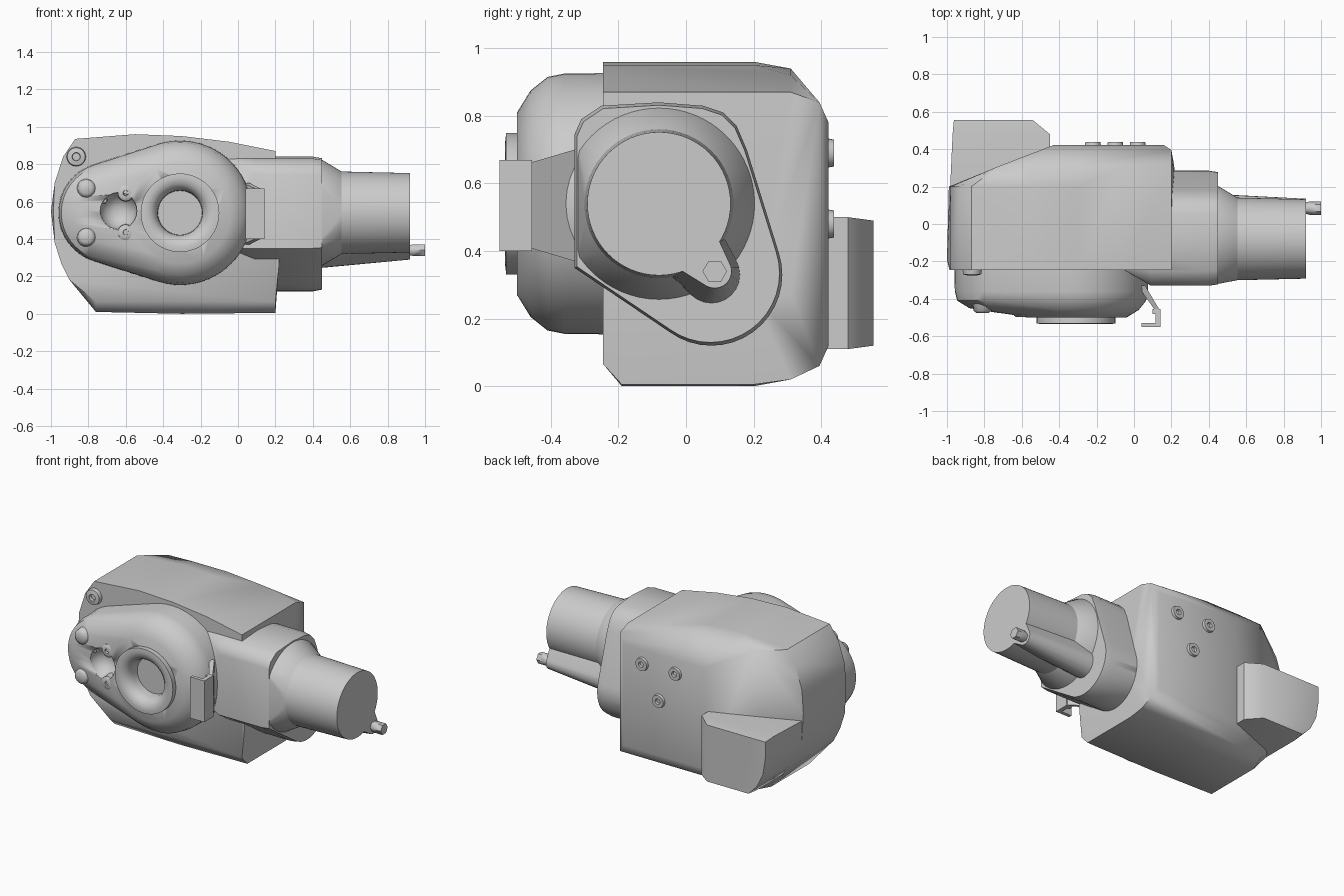
import bpy, bmesh, math

if "Cube" in bpy.data.objects:
    bpy.data.objects.remove(bpy.data.objects["Cube"])


def finish(name, bm, angle=50):
    bmesh.ops.recalc_face_normals(bm, faces=bm.faces)
    me = bpy.data.meshes.new(name)
    bm.to_mesh(me)
    bm.free()
    ob = bpy.data.objects.new(name, me)
    bpy.context.collection.objects.link(ob)
    bpy.ops.object.select_all(action='DESELECT')
    ob.select_set(True)
    bpy.context.view_layer.objects.active = ob
    bpy.ops.object.shade_smooth_by_angle(angle=math.radians(angle))
    return ob


def hull(name, points, angle=50):
    """Convex casting wrapped around cross-section points."""
    bm = bmesh.new()
    for p in points:
        bm.verts.new(p)
    bmesh.ops.remove_doubles(bm, verts=bm.verts, dist=0.001)
    res = bmesh.ops.convex_hull(bm, input=bm.verts)
    loose = [v for v in bm.verts if not v.link_faces]
    bmesh.ops.delete(bm, geom=loose, context='VERTS')
    bmesh.ops.dissolve_limit(bm, angle_limit=0.01, verts=bm.verts, edges=bm.edges)
    return finish(name, bm, angle)


def circle(a, b, r, n=40):
    return [(a + r * math.cos(2 * math.pi * i / n),
             b + r * math.sin(2 * math.pi * i / n)) for i in range(n)]


def at_y(y, pts):
    return [(a, y, b) for a, b in pts]


def at_x(x, pts):
    return [(x, a, b) for a, b in pts]


def clamp(pts, a0=-9, a1=9, b0=-9, b1=9):
    return [(min(max(a, a0), a1), min(max(b, b0), b1)) for a, b in pts]


def lathe(name, profile, x, z, n=40):
    """Revolve (radius, y) points about a y-parallel axis."""
    bm = bmesh.new()
    rings = [[bm.verts.new((x + r * math.cos(2 * math.pi * i / n), y,
                            z + r * math.sin(2 * math.pi * i / n)))
              for i in range(n)] for r, y in profile]
    for r0, r1 in zip(rings, rings[1:]):
        for i in range(n):
            j = (i + 1) % n
            bm.faces.new((r0[i], r0[j], r1[j], r1[i]))
    bm.faces.new(rings[0])
    bm.faces.new(rings[-1])
    return finish(name, bm)


def cut(ob, cutter):
    mod = ob.modifiers.new("cut", 'BOOLEAN')
    mod.operation = 'DIFFERENCE'
    mod.object = cutter
    bpy.context.view_layer.objects.active = ob
    bpy.ops.object.modifier_apply(modifier=mod.name)
    bpy.data.objects.remove(cutter)


# Main gearbox housing, side outline lofted front to back
outline = [(-1, .55), (-.98, .38), (-.945, .27), (-.9, .18), (-.76, .01), (-.3, 0),
           (.2, .005), (.22, .27), (.2, .87), (-.05, .92), (-.3, .95), (-.55, .96),
           (-.87, .935), (-.935, .84), (-.98, .7)]
hull("main_housing",
     at_y(-.245, clamp(outline, a0=-.987, b0=.065)) + at_y(-.19, outline)
     + at_y(.2, clamp(outline, a0=-.99))
     + at_y(.31, clamp(outline, -.72, .215, .02, .94))
     + at_y(.395, clamp(outline, -.47, .2, .06, .84))
     + at_y(.422, clamp(outline, -.43, .16, .12, .78)))

# Rear box following the rounded end
box = clamp([p for p in outline if p[0] < -.85 and p[1] < .6]
            + [(-.84, .11), (-.45, .11), (-.45, .5)], b0=.11, b1=.5)
hull("rear_box", at_y(.15, clamp(box, a0=-.985)) + at_y(.48, clamp(box, a0=-.97))
     + at_y(.555, clamp(box, -.963, -.54, .12, .49)))

# Front gear cover: large round dome blending to a smaller lobe
cover = hull("gear_cover",
             at_y(-.2, circle(-.31, .54, .387, 64) + circle(-.69, .54, .272))
             + at_y(-.36, circle(-.31, .54, .385, 64) + circle(-.69, .54, .268))
             + at_y(-.41, circle(-.31, .54, .375, 64) + circle(-.69, .54, .255))
             + at_y(-.45, circle(-.69, .54, .19))
             + at_y(-.46, circle(-.31, .54, .335, 64))
             + at_y(-.5, circle(-.31, .54, .27, 64)), 40)
cut(cover, lathe("bore_cutter", [(.17, -.6), (.17, -.4)], -.31, .54))
dimple = [(.1 * math.sin(math.pi * k / 12), -.495 - .1 * math.cos(math.pi * k / 12))
          for k in range(1, 12)]
cut(cover, lathe("dimple_cutter", dimple, -.64, .55, 24))

# Output ring with sunken centre
lathe("output_ring", [(.2, -.41), (.21, -.5), (.21, -.532), (.185, -.535), (.155, -.528),
                      (.13, -.505), (.12, -.47), (.118, -.43), (.001, -.43)], -.31, .54, 64)

# Knobs with arms and small screws on the cover
for z, s in ((.67, -1), (.41, 1)):
    hull("cover_knob", at_y(-.4, circle(-.81, z, .055, 20))
         + at_y(-.465, circle(-.81, z, .047, 20)) + at_y(-.477, circle(-.81, z, .03, 20)))
    hull("knob_arm", at_y(-.4, circle(-.81, z, .035, 16) + circle(-.72, z + s * .06, .03, 16))
         + at_y(-.462, circle(-.81, z, .02, 16) + circle(-.72, z + s * .06, .018, 16)))
    lathe("cover_screw", [(.045, -.42), (.042, -.49), (.03, -.498), (.015, -.498),
                          (.012, -.485), (.001, -.485)], -.6, z + s * .025, 20)

# Corner boss and three rear mounting bosses
lathe("corner_boss", [(.055, -.22), (.048, -.27), (.022, -.275), (.02, -.255),
                      (.001, -.255)], -.865, .84, 24)
for x, z in ((-.22, .69), (.02, .69), (-.1, .48)):
    lathe("rear_boss", [(.05, .40), (.042, .425), (.04, .438), (.018, .438), (.016, .42),
                        (.001, .42)], x, z, 24)

# Neck between gearbox and motor
neck = [(-.33, .35), (-.33, .745), (-.31, .79), (-.25, .83), (-.08, .84), (.05, .83),
        (.11, .81), (.15, .77), (.18, .7)] + circle(.075, .33, .21)
inset = [(-.04 + (a + .04) * .975, .5 + (b - .5) * .975) for a, b in neck]
hull("neck", at_x(-.06, clamp(neck, a0=-.24, b0=.3)) + at_x(.09, neck)
     + at_x(.4, neck) + at_x(.45, inset))

# Motor: flared collar, barrel, bolt lug
hull("motor_collar", at_x(.42, clamp(circle(-.08, .54, .285, 64), a0=-.32))
     + at_x(.45, clamp(circle(-.08, .54, .283, 64), a0=-.32))
     + at_x(.555, circle(-.08, .54, .22, 64)))
hull("motor_barrel", at_x(.45, circle(-.08, .54, .223, 64))
     + at_x(.92, circle(-.08, .54, .212, 64)))
hull("bolt_lug", at_x(.44, circle(.075, .33, .085, 24) + circle(-.03, .47, .12, 24))
     + at_x(.49, circle(.08, .335, .07, 24) + circle(-.03, .47, .12, 24))
     + at_x(.92, circle(.085, .34, .05, 24) + circle(-.03, .47, .1, 24)))
hull("hex_bolt", at_x(.88, circle(.085, .34, .02, 16)) + at_x(.94, circle(.085, .34, .036, 6))
     + at_x(1.0, circle(.085, .34, .036, 6)), 30)

# Cable hook: slanted bracket and open channel
hull("hook_bracket", [(x, y, z) for x, y, lo, hi in
                      ((.02, -.33, .37, .7), (.06, -.33, .37, .7),
                       (.115, -.465, .41, .66), (.14, -.465, .41, .66)) for z in (lo, hi)], 30)
for x0, x1, y0, y1 in ((.1, .14, -.48, -.455), (.115, .142, -.552, -.455),
                       (.04, .142, -.552, -.53)):
    hull("hook_channel", [(x, y, z) for x in (x0, x1) for y in (y0, y1)
                          for z in (.4, .67)], 30)
